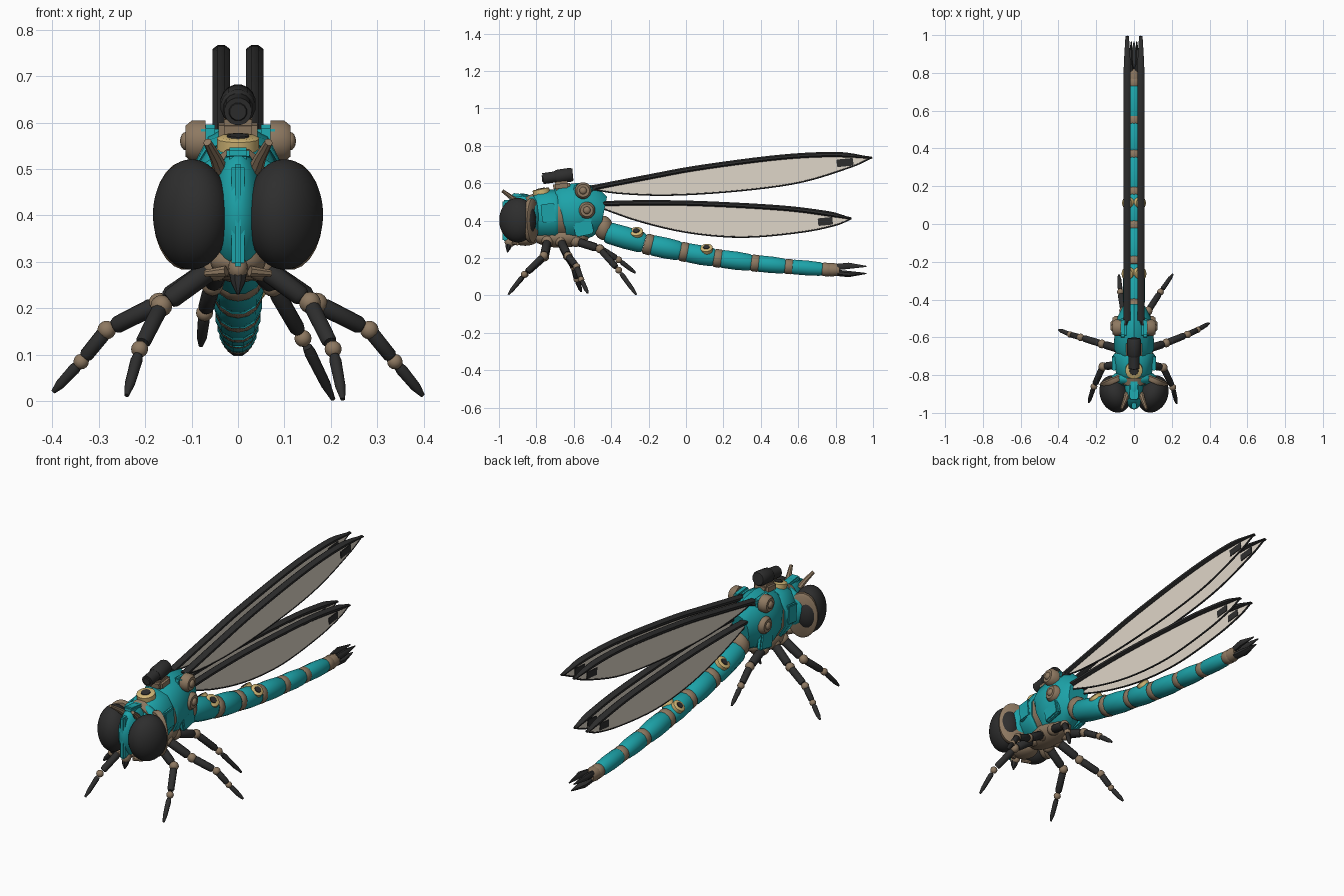
import bpy, bmesh, math
from mathutils import Vector, Matrix

if "Cube" in bpy.data.objects:
    bpy.data.objects.remove(bpy.data.objects["Cube"])


def material(name, rgb):
    m = bpy.data.materials.new(name)
    m.diffuse_color = (*rgb, 1)
    m.use_nodes = True
    m.node_tree.nodes["Principled BSDF"].inputs["Base Color"].default_value = m.diffuse_color
    return m


TEAL = material("teal shell", (0.012, 0.37, 0.40))
DARK = material("charcoal", (0.027, 0.027, 0.027))
TAN = material("bronze tan", (0.27, 0.19, 0.12))
GOLD = material("pale gold", (0.64, 0.47, 0.18))
CREAM = material("cream membrane", (0.74, 0.67, 0.58))


def finish(name, bm, mat, angle=40):
    bmesh.ops.recalc_face_normals(bm, faces=bm.faces)
    me = bpy.data.meshes.new(name)
    bm.to_mesh(me)
    bm.free()
    me.materials.append(mat)
    for p in me.polygons:
        p.use_smooth = True
    me.set_sharp_from_angle(angle=math.radians(angle))
    ob = bpy.data.objects.new(name, me)
    bpy.context.collection.objects.link(ob)
    return ob


def tube(name, pts, radii, mat, sides=12, angle=40):
    """Loft elliptical rings along a path; radius is a number or (side, up)."""
    bm, pts, rings = bmesh.new(), [Vector(p) for p in pts], []
    for i, p in enumerate(pts):
        d = (pts[min(i + 1, len(pts) - 1)] - pts[max(i - 1, 0)]).normalized()
        s = d.cross(Vector((0, 0, 1)))
        s = s.normalized() if s.length > 0.01 else Vector((1, 0, 0))
        u = s.cross(d)
        r = radii[i] if isinstance(radii[i], tuple) else (radii[i], radii[i])
        rings.append([bm.verts.new(p + s * r[0] * math.cos(a) + u * r[1] * math.sin(a))
                      for a in [2 * math.pi * (k + 0.5) / sides for k in range(sides)]])
    for a, b in zip(rings, rings[1:]):
        for k in range(sides):
            bm.faces.new((a[k], a[(k + 1) % sides], b[(k + 1) % sides], b[k]))
    bm.faces.new(rings[0])
    bm.faces.new(rings[-1])
    return finish(name, bm, mat, angle)


def ball(name, c, r, mat, yaw=0, seg=20):
    bm = bmesh.new()
    m = Matrix.Translation(c) @ Matrix.Rotation(yaw, 4, 'Z') @ Matrix.Diagonal((*r, 1))
    bmesh.ops.create_uvsphere(bm, u_segments=seg, v_segments=seg * 2 // 3, radius=1, matrix=m)
    return finish(name, bm, mat, 60)


def box(name, c, size, mat, tilt=0):
    bm = bmesh.new()
    m = Matrix.Translation(c) @ Matrix.Rotation(tilt, 4, 'X') @ Matrix.Diagonal((*size, 1))
    bmesh.ops.create_cube(bm, size=1, matrix=m)
    bmesh.ops.bevel(bm, geom=bm.edges[:], offset=min(size) * 0.25, segments=2, affect='EDGES')
    return finish(name, bm, mat)


def port(name, c, n, r):
    """Raised gold ring with a dark lens inside."""
    c, n = Vector(c), Vector(n).normalized()
    tube(name + "_ring", [c - n * .02, c + n * .006, c + n * .01], [r, r, r * .85], GOLD, 16)
    tube(name + "_lens", [c, c + n * .013], [r * .62, r * .5], DARK, 14)


def spline(p, n):
    """Even samples of a smooth curve through the 2D points p."""
    p = [Vector(q) for q in p]
    p, out = [2 * p[0] - p[1]] + p + [2 * p[-1] - p[-2]], []
    for i in range(n + 1):
        f = i / n * (len(p) - 3)
        k = min(int(f), len(p) - 4)
        t = f - k
        a, b, c, d = p[k:k + 4]
        out.append(0.5 * (2 * b + (c - a) * t + (2 * a - 5 * b + 4 * c - d) * t * t
                          + (3 * b - a - 3 * c + d) * t ** 3))
    return out


# Head
ball("head_core", (0, -.875, .41), (.055, .108, .135), TEAL)
ball("head_back", (0, -.82, .42), (.125, .05, .115), TEAL)
box("face_strip", (0, -.955, .40), (.028, .05, .22), TEAL)
box("brow_plate", (0, -.875, .528), (.05, .11, .026), TEAL, -.12)
tube("neck", [(0, -.83, .42), (0, -.79, .43)], [(.085, .115), (.09, .12)], TAN)
ball("muzzle", (0, -.94, .285), (.022, .03, .026), TAN, seg=12)
tube("beak", [(0, -.945, .275), (0, -.95, .255), (0, -.955, .23)], [.02, .016, .003], DARK, 8)
ball("chin", (0, -.86, .30), (.06, .07, .035), TAN)
for s, side in ((1, "right"), (-1, "left")):
    ball(side + "_eye", (s * .1, -.9, .402), (.08, .102, .119), DARK, s * -.4, 32)
    # thin rim behind the eye, slanting forward on the outside
    c, n = Vector((s * .108, -.826, .4)), Vector((s * .39, .92, 0))
    tube(side + "_eye_rim", [c - n * .018, c - n * .01, c + n * .008, c + n * .016],
         [(.072, .112), (.078, .118), (.078, .118), (.066, .105)], TAN, 24)
    tube(side + "_antenna", [(s * .036, -.9, .495), (s * .048, -.935, .525), (s * .066, -.98, .558)],
         [.017, .013, .009], TAN, 8)
    tube(side + "_mandible", [(s * .025, -.92, .28), (s * .07, -.9, .275)], [.012, .008], TAN, 8)

# Thorax shells with a seam between
tube("front_thorax", [(0, -.815, .43), (0, -.79, .43), (0, -.70, .43), (0, -.685, .43)],
     [(.085, .11), (.1, .128), (.118, .138), (.11, .13)], TEAL, 10)
tube("thorax_seam", [(0, -.70, .43), (0, -.65, .435)], [(.105, .127), (.103, .132)], TAN, 10)
tube("rear_thorax", [(0, -.672, .435), (0, -.655, .44), (0, -.57, .447), (0, -.49, .45), (0, -.44, .44)],
     [(.1, .135), (.112, .15), (.108, .155), (.09, .135), (.062, .09)], TEAL, 10)
ball("belly_plate", (0, -.67, .31), (.075, .15, .055), TAN)
ball("waist_joint", (0, -.44, .36), (.058, .05, .065), TAN)
for s, side in ((1, "right"), (-1, "left")):
    box(side + "_shoulder_panel", (s * .06, -.55, .57), (.04, .1, .045), TEAL, -.1)
    box(side + "_flank_panel", (s * .106, -.735, .44), (.02, .075, .1), TEAL, .1)
    box(side + "_lower_panel", (s * .082, -.55, .37), (.03, .1, .1), TEAL, .2)

# Top port, roof cylinder and its saddle
port("thorax_port", (0, -.775, .56), (0, -.2, 1), .046)
box("saddle", (0, -.665, .585), (.085, .09, .05), TAN, .1)
tube("roof_cylinder_rear", [(0, -.70, .632), (0, -.69, .634), (0, -.615, .645), (0, -.605, .646)],
     [.032, .038, .038, .032], DARK, 16)
tube("roof_cylinder_front", [(0, -.765, .624), (0, -.69, .635)], [.03, .03], DARK, 16)
tube("roof_cylinder_lens", [(0, -.77, .623), (0, -.76, .624)], [.018, .022], DARK, 12)

# Abdomen: teal segments joined by tan rings
spine = [(-.44, .342, .06), (-.2, .272, .057), (-.01, .232, .053), (.17, .198, .05),
         (.37, .172, .046), (.55, .154, .041), (.75, .138, .037)]
for i, ((y0, z0, r0), (y1, z1, r1)) in enumerate(zip(spine, spine[1:])):
    path, rad = [], []
    for t, k in ((.06, .86), (.13, 1), (.5, 1.05), (.83, 1), (.9, .86)):
        path.append((0, y0 + (y1 - y0) * t, z0 + (z1 - z0) * t))
        rad.append((r0 + (r1 - r0) * t) * k)
    tube(f"abdomen_segment_{i + 1}", path, rad, TEAL, 12)
    d = Vector((0, y1 - y0, z1 - z0)).normalized() * .024
    c = Vector((0, y1, z1))
    tube(f"abdomen_ring_{i + 1}", [c - d, c - d * .6, c + d * .6, c + d],
         [r1 * .85, r1 * .98, r1 * .98, r1 * .85], TAN, 14)
tube("tail_block", [(0, .76, .138), (0, .78, .137), (0, .82, .137)], [.034, .037, .03], TAN, 10)
for s, side in ((1, "right"), (-1, "left")):
    for y, z, r in ((-.265, .338, .036), (.11, .25, .033)):
        port(f"{side}_abdomen_port", (s * .034, y, z), (s * .65, -.1, .8), r)
    tube(side + "_upper_tail_prong", [(s * .014, .81, .152), (s * .02, .87, .158), (s * .014, .965, .155)],
         [(.013, .018), (.014, .018), .003], DARK, 8)
tube("lower_tail_prong", [(0, .81, .12), (0, .87, .114), (0, .965, .117)],
     [(.024, .018), (.024, .018), .003], DARK, 8)

# Wings: (leading edge, trailing edge, dark spot) as y, z points
WINGS = {
    "fore": ([(-.51, .58), (-.2, .64), (.075, .69), (.5, .745), (.8, .76), (.995, .742)],
             [(-.51, .57), (-.35, .546), (-.08, .537), (.285, .56), (.61, .605), (.875, .685), (.995, .738)],
             (.85, .71, .045)),
    "hind": ([(-.5, .495), (-.25, .502), (.07, .498), (.5, .475), (.75, .445), (.885, .417)],
             [(-.5, .485), (-.25, .397), (.02, .335), (.31, .312), (.61, .338), (.795, .375), (.885, .412)],
             (.745, .395, .04))}
for kind, (lead, trail, spot) in WINGS.items():
    N = 28
    top, low = spline(lead, N), spline(trail, N)
    for s, side in ((1, "right"), (-1, "left")):
        name, x = f"{side}_{kind}wing", s * .036
        bm = bmesh.new()
        cols = [[[bm.verts.new((x + o, *p)) for p in (a, b)] for o in (-.003, .003)]
                for a, b in zip(top, low)]
        for a, b in zip(cols, cols[1:]):
            for k in (0, 1):
                bm.faces.new((a[k][0], a[k][1], b[k][1], b[k][0]))
        finish(name + "_membrane", bm, CREAM)
        fade = [min(1, 6 * (1 - i / N)) for i in range(N + 1)]
        tube(name + "_leading_edge", [(x, p.x, p.y - .007) for p in top],
             [(.01 + .01 * f, .005 + .01 * f) for f in fade], DARK, 8)
        tube(name + "_trailing_edge", [(x, *p) for p in low], [.005] * (N + 1), DARK, 6)
        box(name + "_spot", (x, spot[0], spot[1]), (.012, spot[2] * 2, .042), DARK, .1)
        # hinge disc and the root that carries the wing
        hy, hz = (-.55, .56) if kind == "fore" else (-.53, .455)
        tube(name + "_hinge", [(s * .07, hy, hz), (s * .1, hy, hz), (s * .113, hy, hz)],
             [.045, .045, .034], TAN, 16)
        ball(name + "_hinge_cap", (s * .112, hy, hz), (.013, .02, .02), TAN, seg=12)
        tube(name + "_root", [(s * .05, hy + .02, hz), (x, top[0].x + .03, top[0].y - .005)],
             [.024, .013], DARK, 8)

# Legs: hip, knee, ankle, foot. The left hind leg is lifted.
LEGS = {
    "right_front_leg": [(.05, -.74, .29), (.155, -.76, .212), (.205, -.865, .112), (.226, -.95, .004)],
    "left_front_leg": [(-.05, -.74, .29), (-.165, -.755, .205), (-.212, -.86, .112), (-.24, -.945, .012)],
    "right_middle_leg": [(.05, -.67, .29), (.17, -.63, .21), (.283, -.585, .153), (.338, -.56, .085), (.398, -.525, .012)],
    "left_middle_leg": [(-.05, -.67, .29), (-.17, -.635, .21), (-.283, -.6, .153), (-.338, -.585, .085), (-.398, -.56, .02)],
    "right_hind_leg": [(.04, -.59, .29), (.075, -.46, .248), (.14, -.36, .135), (.205, -.266, .004)],
    "left_hind_leg": [(-.04, -.59, .29), (-.055, -.46, .25), (-.072, -.36, .19), (-.08, -.27, .12)]}
for name, pts in LEGS.items():
    pts = [Vector(p) for p in pts]
    n = len(pts) - 1
    ball(name + "_hip", pts[0], (.032, .032, .032), TAN, seg=12)
    for i in range(n):
        a, b = pts[i], pts[i + 1]
        r = .023 - .010 * i / (n - 1)
        if i < n - 1:
            tube(f"{name}_part_{i + 1}", [a.lerp(b, t) for t in (.08, .16, .8, .86)],
                 [r * .8, r, r * .95, r * .75], DARK, 10)
            ball(f"{name}_joint_{i + 1}", b, (r * 1.02,) * 3, TAN, seg=12)
        else:
            tube(name + "_foot", [a.lerp(b, t) for t in (.14, .24, .75, 1)],
                 [r * .8, r, r * .85, .005], DARK, 10)
